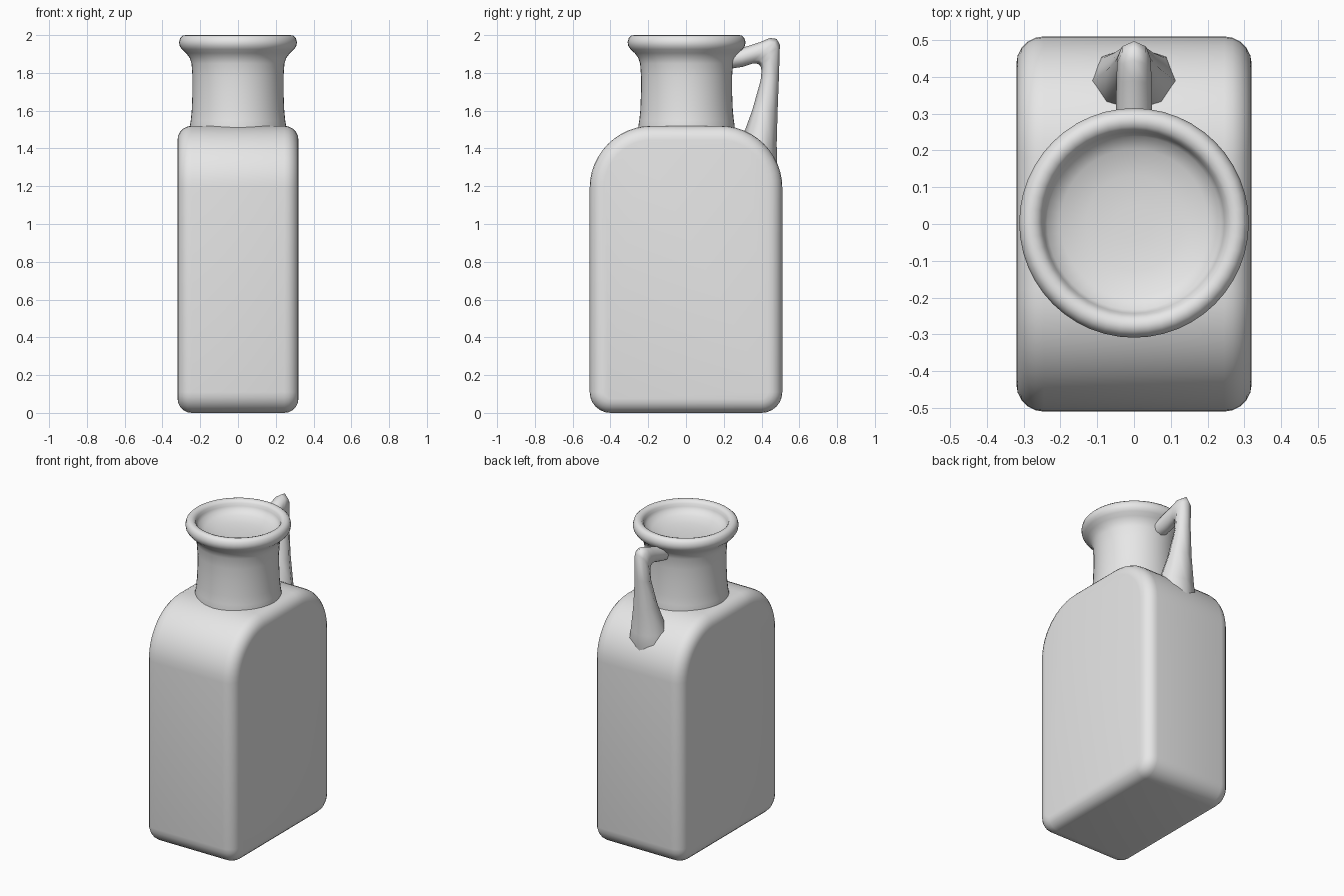
import bpy, bmesh, math
from math import sin, cos, pi

if "Cube" in bpy.data.objects:
    bpy.data.objects.remove(bpy.data.objects["Cube"])

grey = bpy.data.materials.new("plain_grey")
grey.diffuse_color = (0.8, 0.8, 0.8, 1)
grey.use_nodes = True
grey.node_tree.nodes["Principled BSDF"].inputs["Base Color"].default_value = grey.diffuse_color


def loft(name, rings, angle):
    """Skin a list of equal-length closed rings and cap both ends."""
    bm = bmesh.new()
    vr = [[bm.verts.new(p) for p in r] for r in rings]
    n = len(vr[0])
    for a, b in zip(vr, vr[1:]):
        for i in range(n):
            j = (i + 1) % n
            bm.faces.new((a[i], a[j], b[j], b[i]))
    bm.faces.new(vr[0][::-1])
    bm.faces.new(vr[-1])
    bmesh.ops.recalc_face_normals(bm, faces=bm.faces)
    me = bpy.data.meshes.new(name)
    bm.to_mesh(me)
    bm.free()
    me.materials.append(grey)
    ob = bpy.data.objects.new(name, me)
    bpy.context.collection.objects.link(ob)
    bpy.ops.object.select_all(action='DESELECT')
    ob.select_set(True)
    bpy.context.view_layer.objects.active = ob
    bpy.ops.object.shade_smooth_by_angle(angle=math.radians(angle))
    return ob


# Body: side outline with big rounded shoulders, softened along x
def outline(x, d):
    pts = []
    for cy, cz, r, start, n in ((0.18, 1.19, 0.33, 0, 12), (-0.18, 1.19, 0.33, 90, 12),
                                (-0.40, 0.11, 0.11, 180, 6), (0.40, 0.11, 0.11, 270, 6)):
        for i in range(n + 1):
            a = math.radians(start + 90 * i / n)
            pts.append((x, cy + (r - d) * cos(a), cz + (r - d) * sin(a)))
    return pts


W, R, S = 0.32, 0.075, 5
half = [(W - R * (1 - sin(i * pi / 2 / S)), R * (1 - cos(i * pi / 2 / S))) for i in range(S + 1)]
sections = [(-x, d) for x, d in reversed(half)] + half
loft("body", [outline(x, d) for x, d in sections], 35)

# Neck with flared rolled lip and shallow dished mouth
profile = [(0.255, 1.48), (0.255, 1.52), (0.25, 1.55), (0.245, 1.60), (0.241, 1.70), (0.241, 1.78),
           (0.246, 1.85), (0.256, 1.88), (0.275, 1.905), (0.297, 1.925), (0.309, 1.943),
           (0.312, 1.963), (0.306, 1.985), (0.293, 1.997), (0.278, 2.0), (0.262, 1.995),
           (0.251, 1.982), (0.246, 1.965), (0.236, 1.945), (0.20, 1.925), (0.13, 1.91), (0.05, 1.905)]
N = 48
loft("neck", [[(r * cos(2 * pi * i / N), 0.003 + r * sin(2 * pi * i / N), z) for i in range(N)]
              for r, z in profile], 60)

# Handle: eight-sided tube, each section given by inner point, outer point, half width
spine = [((0.22, 1.82), (0.22, 1.91), 0.05), ((0.30, 1.832), (0.29, 1.93), 0.05),
         ((0.355, 1.85), (0.39, 1.962), 0.048), ((0.38, 1.848), (0.445, 1.985), 0.047),
         ((0.395, 1.835), (0.48, 1.98), 0.046), ((0.40, 1.81), (0.497, 1.95), 0.046),
         ((0.395, 1.76), (0.492, 1.78), 0.05), ((0.35, 1.60), (0.485, 1.60), 0.075),
         ((0.295, 1.45), (0.48, 1.42), 0.115), ((0.29, 1.40), (0.483, 1.33), 0.13),
         ((0.30, 1.36), (0.46, 1.27), 0.13)]
rings = []
for (yi, zi), (yo, zo), w in spine:
    ring = []
    for i in range(8):
        a = i * pi / 4
        t = 0.5 + 0.5 * sin(a)
        ring.append((w * cos(a), yi + (yo - yi) * t, zi + (zo - zi) * t))
    rings.append(ring)
loft("handle", rings, 70)
